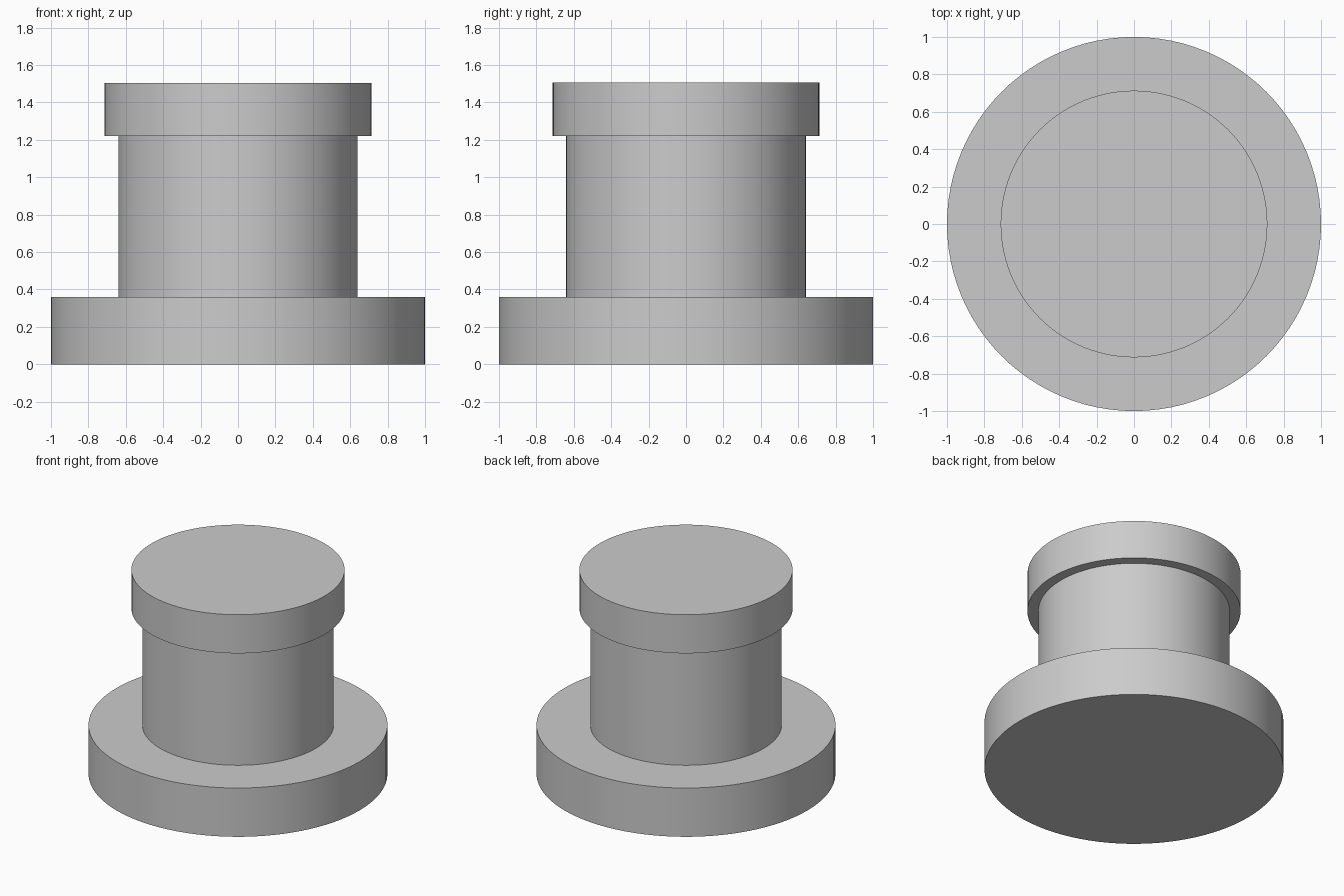
import bpy

if "Cube" in bpy.data.objects:
    bpy.data.objects.remove(bpy.data.objects["Cube"])

SIDES = 96

grey = bpy.data.materials.new("plain_grey")
grey.diffuse_color = (0.6, 0.6, 0.6, 1)
grey.use_nodes = True
grey.node_tree.nodes["Principled BSDF"].inputs["Base Color"].default_value = grey.diffuse_color


def disc(name, radius, bottom, top, fill='NGON'):
    """Upright cylinder between two heights, smooth round its side."""
    bpy.ops.mesh.primitive_cylinder_add(
        vertices=SIDES, radius=radius, depth=top - bottom,
        end_fill_type=fill, location=(0, 0, (bottom + top) / 2))
    obj = bpy.context.object
    obj.name = name
    obj.data.materials.append(grey)
    bpy.ops.object.shade_smooth_by_angle()
    return obj


# Wide foot
disc("base_flange", 1.0, 0.0, 0.36)
# Open-ended column, closed by the parts above and below
disc("column", 0.64, 0.36, 1.22, fill='NOTHING')
# Overhanging head
disc("top_cap", 0.713, 1.22, 1.505)
